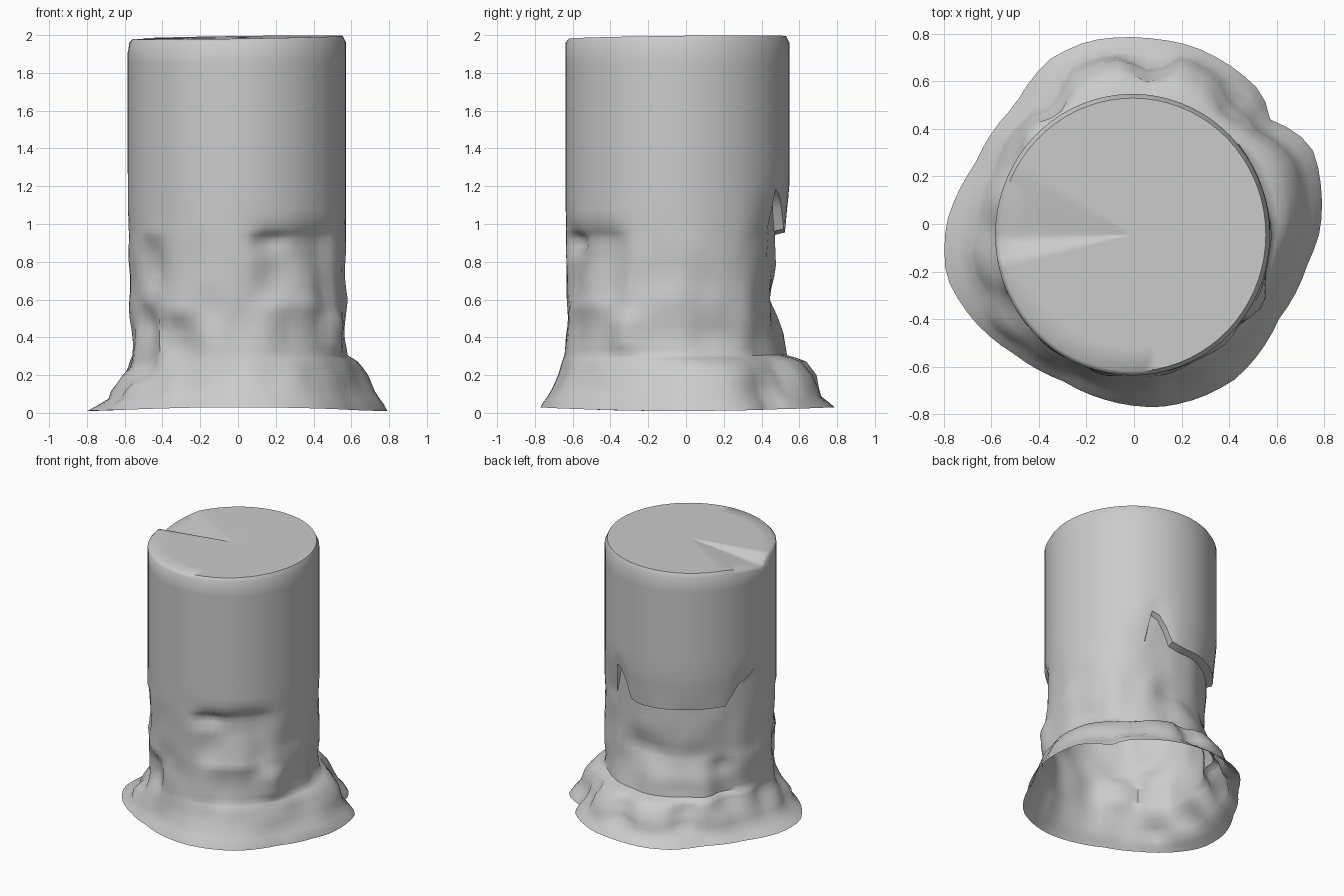
import bpy, bmesh, math
from mathutils import Vector, noise

if "Cube" in bpy.data.objects:
    bpy.data.objects.remove(bpy.data.objects["Cube"])

SEG = 72
CX, CY, R = -0.006, -0.045, 0.578

# Root flare outline seen from above (x, y)
OUTLINE = [(-.79, 0), (-.67, .25), (-.5, .5), (-.36, .69), (-.19, .77), (.08, .78),
           (.24, .75), (.4, .67), (.54, .55), (.58, .4), (.66, .41), (.76, .3),
           (.785, -.02), (.73, -.17), (.61, -.4), (.43, -.65), (.28, -.73), (.11, -.77),
           (-.12, -.74), (-.3, -.66), (-.5, -.55), (-.68, -.4), (-.79, -.22)]

# Share of the flare kept at each height, for four directions (height, share)
FLARE = {
    0:   [(.03, 1), (.12, .7), (.2, .5), (.28, .22), (.30, .0), (.4, -.1), (.6, 0)],
    90:  [(.03, 1), (.07, .75), (.2, .64), (.27, .4), (.30, .05), (.4, 0)],
    180: [(.02, 1), (.08, .4), (.16, .14), (.25, -.06), (.55, -.04), (.9, 0)],
    270: [(.03, 1), (.1, .62), (.2, .3), (.3, .08), (.45, 0)],
}

# Peeled bark at the back: height of the overhanging edge and depth below it, by angle
PEEL_EDGE = [(60, .95), (65, 1.18), (72, 1.15), (80, .97), (88, .95), (150, .96),
             (160, 1.1), (178, 1.2), (190, .95)]
PEEL_DEPTH = [(38, 0), (62, .6), (78, 1), (140, 1), (165, .5), (185, 0)]
PEEL_BY_HEIGHT = [(.29, .3), (.42, .5), (.57, 1.05), (.6, 1.15), (.8, .95)]


def lerp_table(table, x):
    if x <= table[0][0]:
        return table[0][1]
    for (a, fa), (b, fb) in zip(table, table[1:]):
        if x <= b:
            return fa + (fb - fa) * (x - a) / (b - a)
    return table[-1][1]


def polar_table(points):
    t = sorted((math.degrees(math.atan2(y - CY, x - CX)) % 360, math.hypot(x - CX, y - CY))
               for x, y in points)
    return [(t[-1][0] - 360, t[-1][1])] + t + [(t[0][0] + 360, t[0][1])]


def box(x, lo, hi, soft):
    """1 inside lo..hi, fading to 0 over soft outside."""
    return max(0.0, 1 - max(lo - x, x - hi, 0) / soft)


BASE = polar_table(OUTLINE)

# Lumps and hollows: angle centre, half width, low z, high z, depth, angle fade, z fade
DENTS = [
    (-55, 18, .64, .93, -.04, 10, .08),     # square hollow at the front
    (-72, 5, .88, .93, -.03, 8, .03),
    (-52, 8, .60, .70, .02, 12, .08),
    (-28, 3, .36, .48, .045, 8, .08),       # knob beside the hollow
    (-122, 4, .34, .44, -.05, 9, .10),      # scars on the front left
    (-142, 4, .72, .85, -.035, 9, .10),
    (-146, 4, .25, .45, -.04, 7, .12),
    (191, 5, .10, .18, .03, 8, .06),        # left root ridges
    (215, 3, .08, .14, .03, 8, .06),
    (84, 3, .12, .25, -.05, 6, .05),        # gaps between the rear roots
    (120, 3, .12, .25, -.06, 6, .05),
    (52, 3, .12, .25, -.04, 6, .05),
    (150, 4, .25, .50, -.04, 8, .08),
]


def body_radius(deg):
    return R * (1 + .025 * math.sin(math.radians(deg)) ** 2)


def wall_height(deg, z):
    """Bend the rows so that the one at 0.95 follows the peeled edge."""
    edge = lerp_table(PEEL_EDGE, deg)
    return lerp_table([(0, 0), (.72, .72), (.95, edge), (1.35, 1.35), (2, 2)], z)


def radius(deg, row):
    z = wall_height(deg, row)
    sector = int(deg // 90) * 90
    u = (deg - sector) / 90
    share = (1 - u) * lerp_table(FLARE[sector], z) + u * lerp_table(FLARE[(sector + 90) % 360], z)
    body = body_radius(deg)
    r = body + share * (lerp_table(BASE, deg) - body)
    depth = lerp_table(PEEL_DEPTH, deg)
    if .29 < row < .95:
        r -= .08 * depth * lerp_table(PEEL_BY_HEIGHT, z)
    elif .95 < row < 1.2:                   # bark above thins towards its edge
        r -= (.076 if deg < 61 else .025) * depth * (1.2 - row) / .25
    rough = 0
    for mid, half, lo, hi, amount, fa, fz in DENTS:
        d = abs((deg - mid + 180) % 360 - 180)
        rough += amount * box(d, 0, half, fa) * box(z, lo, hi, fz)
    # Rough bark low down, smooth above
    a = math.radians(deg)
    n = noise.noise(Vector((3.5 * math.cos(a), 3.5 * math.sin(a), 5 * z)))
    rough += n * .025 * box(z, .08, .6, .5)
    return r + rough * max(0, min(1, (z - .03) / .08))


def ring(bm, rz):
    """One loop of vertices; rz(deg) gives radius and height."""
    out = []
    for i in range(SEG):
        deg = 360 * i / SEG
        r, z = rz(deg)
        a = math.radians(deg)
        out.append(bm.verts.new((CX + r * math.cos(a), CY + r * math.sin(a), z)))
    return out


def split_dip(deg, f):
    """Saw cut with a radial step on the left of the sawn face."""
    return .05 * f * box(deg, 180, 188, 30) if deg < 188 else 0


def top_height(deg, f):
    return 1.988 + .011 * math.cos(math.radians(deg - 40)) * f - split_dip(deg, f)


bm = bmesh.new()
rings = []
# Trunk wall, open underneath
LEVELS = [.02, .05, .08, .12, .16, .2, .24, .27, .29, .305, .34, .38, .42, .46, .5, .54, .57, .6,
          .66, .72, .78, .84, .88, .92, .942, .955, .98, 1.03, 1.08, 1.14, 1.21, 1.35, 1.6, 1.85, 1.96]
for z in LEVELS:
    wave = .012 * math.exp(-z * 10)
    rings.append(ring(bm, lambda d: (radius(d, z), wall_height(d, z)
                 - wave * math.cos(math.radians(2 * d)) - (split_dip(d, 1) if z > 1.9 else 0))))
# Sawn top
for f in (.97, .8, .55, .3, .1):
    rings.append(ring(bm, lambda d: (f * body_radius(d), top_height(d, f))))

for lo, hi in zip(rings, rings[1:]):
    for i in range(SEG):
        j = (i + 1) % SEG
        bm.faces.new((lo[i], lo[j], hi[j], hi[i]))
centre = bm.verts.new((CX, CY, 1.987))
for i in range(SEG):
    bm.faces.new((centre, rings[-1][i], rings[-1][(i + 1) % SEG]))

mesh = bpy.data.meshes.new("tree_stump")
bm.to_mesh(mesh)
bm.free()
stump = bpy.data.objects.new("tree_stump", mesh)
bpy.context.collection.objects.link(stump)
bpy.context.view_layer.objects.active = stump
stump.select_set(True)
bpy.ops.object.shade_smooth_by_angle(angle=math.radians(50))
